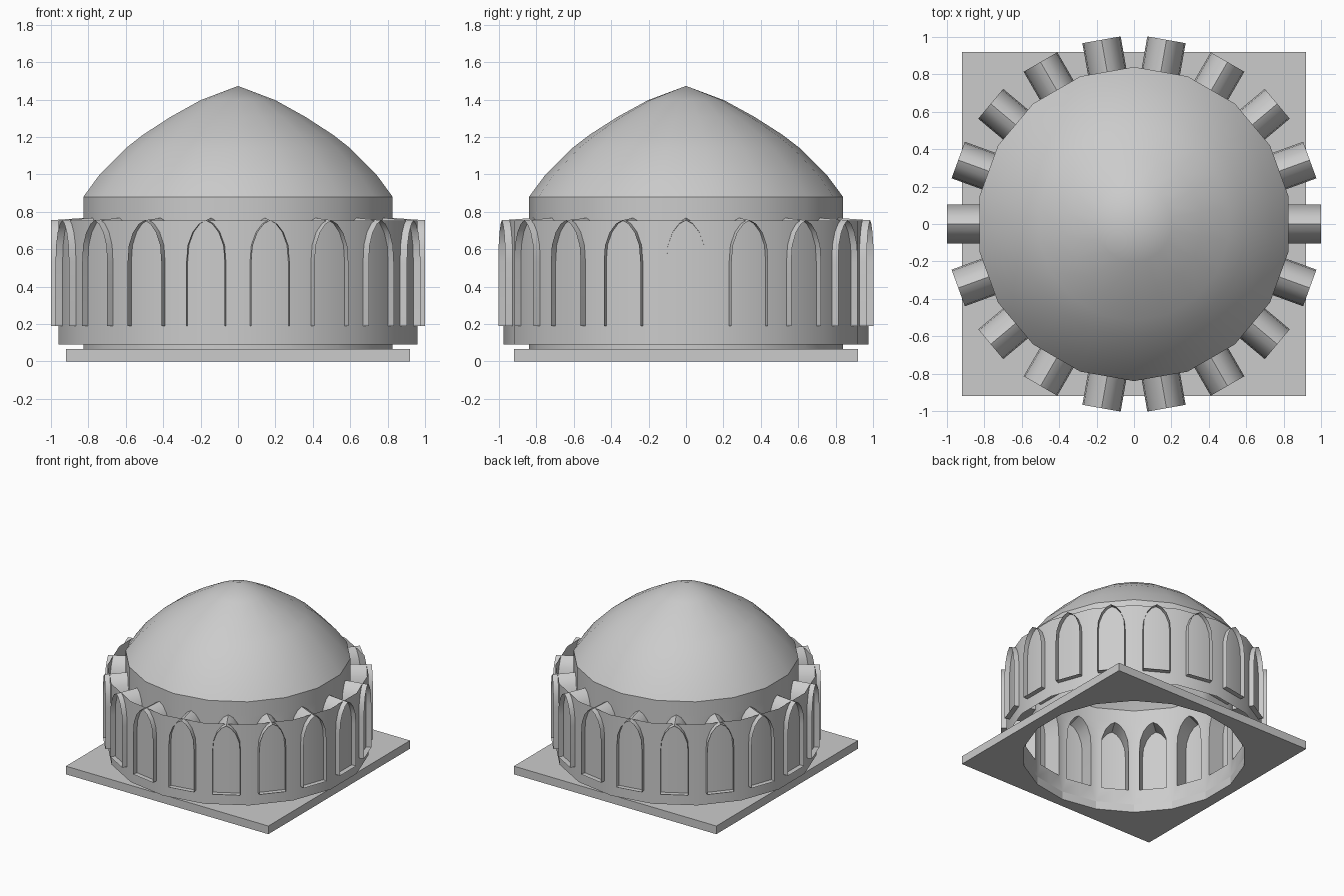
import bpy, bmesh
from math import radians, sin, cos, tan, pi

cube = bpy.data.objects.get("Cube")
if cube:
    bpy.data.objects.remove(cube, do_unlink=True)

BAYS = 18
STEP = 2 * pi / BAYS
DRUM = 0.827           # distance from axis to the flat of a drum bay
SCREEN = 0.96          # same for the outer screen wall
FRAME = 1.0            # outer end of the arch frames
PLATE_TOP = 0.067
SPRING = 0.88          # level where the dome starts

stone = bpy.data.materials.new("pale_grey_stone")
stone.use_nodes = True
grey = (0.6, 0.6, 0.6, 1)
stone.diffuse_color = grey
stone.node_tree.nodes["Principled BSDF"].inputs["Base Color"].default_value = grey

# Half outline of the pointed arch: half width, height
ARCH = [(0.104, 0.19), (0.104, 0.53), (0.097, 0.62), (0.071, 0.69), (0.036, 0.735), (0, 0.755)]


def lifted(z):
    """Arch height at the drum, slightly taller at the tip."""
    return z + max(0, z - 0.53) * 0.055


def bay_point(angle, radius, side, z):
    """Point on a bay: radius outwards, side along the tangent."""
    return (radius * cos(angle) - side * sin(angle),
            radius * sin(angle) + side * cos(angle), z)


def polygon_radius(angle, flat):
    """Distance to the many-sided wall in a given direction."""
    off = (angle + STEP / 2) % STEP - STEP / 2
    return flat / cos(off)


def build(name, faces, smooth=True):
    """Make an object from a list of faces given as points."""
    bm = bmesh.new()
    for pts in faces:
        bm.faces.new([bm.verts.new(p) for p in pts])
    bmesh.ops.remove_doubles(bm, verts=bm.verts, dist=0.0005)
    mesh = bpy.data.meshes.new(name)
    bm.to_mesh(mesh)
    bm.free()
    mesh.materials.append(stone)
    obj = bpy.data.objects.new(name, mesh)
    bpy.context.collection.objects.link(obj)
    if smooth:
        bpy.ops.object.select_all(action='DESELECT')
        obj.select_set(True)
        bpy.context.view_layer.objects.active = obj
        bpy.ops.object.shade_smooth_by_angle(angle=radians(32))
    return obj


bays = [k * STEP for k in range(BAYS)]

# Square base plate with a many-sided hole
turns = sorted([a + STEP / 2 for a in bays] + [pi / 4 + k * pi / 2 for k in range(4)])
plate = []
for a, b in zip(turns, turns[1:] + turns[:1]):
    def rim(t, z):
        r = polygon_radius(t, DRUM)
        return (r * cos(t), r * sin(t), z)

    def edge(t, z):
        r = 0.92 / max(abs(cos(t)), abs(sin(t)))
        return (r * cos(t), r * sin(t), z)
    top, low = PLATE_TOP, 0
    plate += [[rim(a, top), edge(a, top), edge(b, top), rim(b, top)],
              [rim(b, low), edge(b, low), edge(a, low), rim(a, low)],
              [edge(a, low), edge(b, low), edge(b, top), edge(a, top)],
              [rim(b, low), rim(a, low), rim(a, top), rim(b, top)]]
build("base_plate", plate, smooth=False)

# Drum wall with an arched opening in every bay
half = DRUM * tan(STEP / 2)
drum = []
for ang in bays:
    for s in (1, -1):
        def p(side, z):
            return bay_point(ang, DRUM, s * side, z)
        sill, tip = ARCH[0][1], lifted(ARCH[-1][1])
        cells = [[p(0, PLATE_TOP), p(half, PLATE_TOP), p(half, sill), p(ARCH[0][0], sill), p(0, sill)],
                 [p(0, tip), p(half, tip), p(half, SPRING), p(0, SPRING)]]
        for (w0, z0), (w1, z1) in zip(ARCH, ARCH[1:]):
            z0, z1 = lifted(z0), lifted(z1)
            cells.append([p(w0, z0), p(half, z0), p(half, z1), p(w1, z1)])
        drum += [c if s == 1 else c[::-1] for c in cells]
build("drum_wall", drum)

# Thin outer screen wall
reach = SCREEN * tan(STEP / 2)
build("outer_screen", [[bay_point(a, SCREEN, -reach, 0.092), bay_point(a, SCREEN, reach, 0.092),
                        bay_point(a, SCREEN, reach, 0.755), bay_point(a, SCREEN, -reach, 0.755)]
                       for a in bays])

# Open arch frames running from the drum through the screen
outline = ARCH + [(-w, z) for w, z in ARCH[-2::-1]]
frames = []
for ang in bays:
    for (w0, z0), (w1, z1) in zip(outline, outline[1:] + outline[:1]):
        frames.append([bay_point(ang, DRUM, w0, lifted(z0)), bay_point(ang, FRAME, w0, z0),
                       bay_point(ang, FRAME, w1, z1), bay_point(ang, DRUM, w1, lifted(z1))][::-1])
for i, face in enumerate(frames):
    frames[i] = face[::-1]
build("arch_frames", frames)

# Pointed dome turned from a profile
PROFILE = [(DRUM, SPRING), (0.743, 0.995), (0.6, 1.14), (0.508, 1.212),
           (0.36, 1.308), (0.2, 1.397), (0, 1.473)]
dome = []
for ang in bays:
    for (r0, z0), (r1, z1) in zip(PROFILE, PROFILE[1:]):
        t = tan(STEP / 2)
        face = [bay_point(ang, r0, -r0 * t, z0), bay_point(ang, r0, r0 * t, z0),
                bay_point(ang, r1, r1 * t, z1)]
        if r1:
            face.append(bay_point(ang, r1, -r1 * t, z1))
        dome.append(face)
build("dome", dome)
